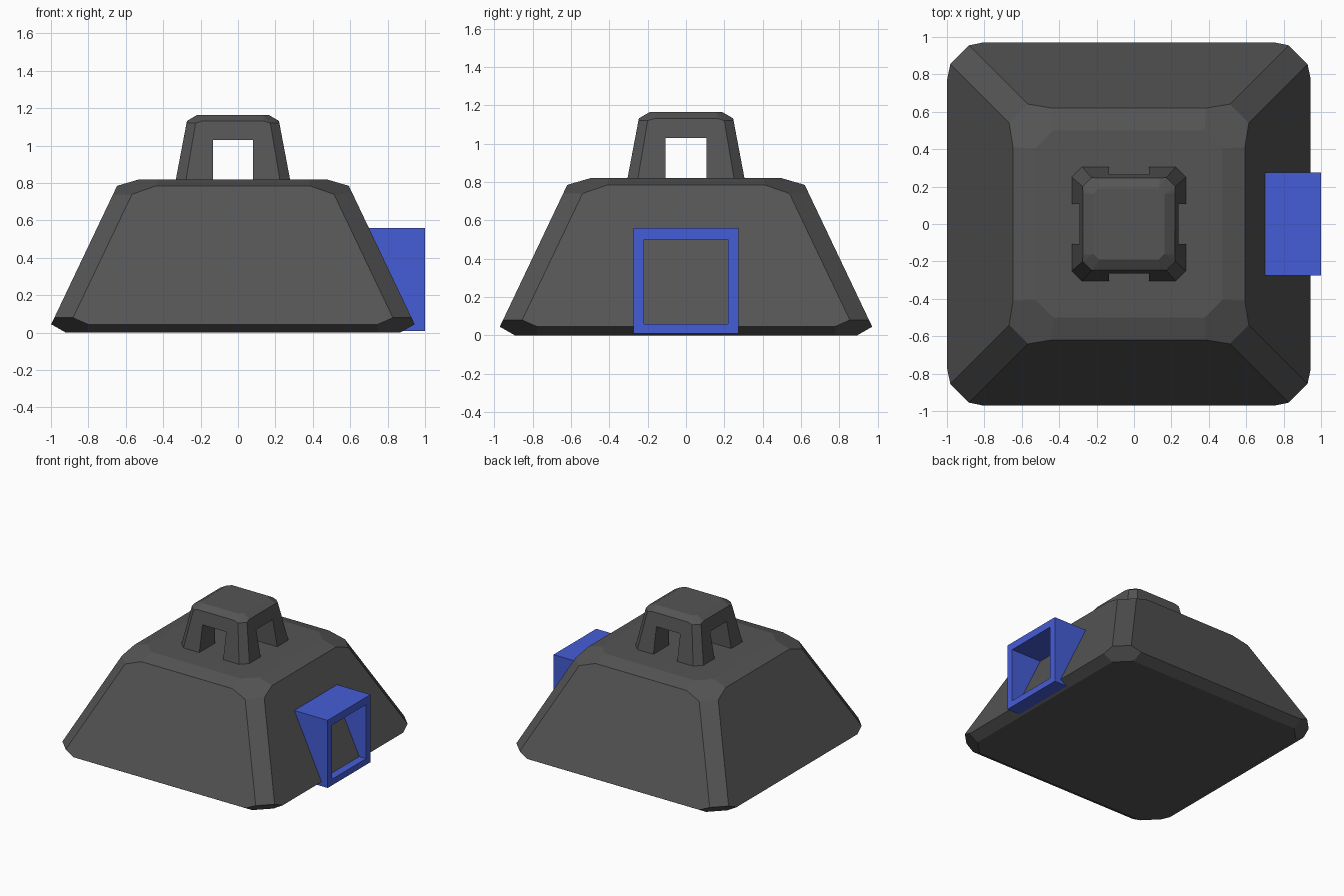
import bpy, bmesh, math

if "Cube" in bpy.data.objects:
    bpy.data.objects.remove(bpy.data.objects["Cube"])

CX = -0.027  # centre of the weight along x


def material(name, rgb):
    m = bpy.data.materials.new(name)
    m.diffuse_color = (*rgb, 1)
    m.use_nodes = True
    m.node_tree.nodes["Principled BSDF"].inputs["Base Color"].default_value = m.diffuse_color
    return m


dark = material("dark_grey", (0.09, 0.09, 0.09))
blue = material("blue", (0.06, 0.11, 0.68))


def link(name, bm, mat=None):
    me = bpy.data.meshes.new(name)
    bmesh.ops.recalc_face_normals(bm, faces=bm.faces[:])
    bm.to_mesh(me)
    bm.free()
    ob = bpy.data.objects.new(name, me)
    bpy.context.collection.objects.link(ob)
    if mat:
        me.materials.append(mat)
    return ob


def chamfered_block(name, rings):
    """Convex block; each (a, b, z) gives the 8 corners (+-a, +-b), (+-b, +-a)."""
    bm = bmesh.new()
    for a, b, z in rings:
        for sx in (-1, 1):
            for sy in (-1, 1):
                bm.verts.new((CX + sx * a, sy * b, z))
                bm.verts.new((CX + sx * b, sy * a, z))
    bmesh.ops.convex_hull(bm, input=bm.verts[:])
    bmesh.ops.dissolve_limit(bm, angle_limit=math.radians(1.5),
                             verts=bm.verts[:], edges=bm.edges[:])
    return link(name, bm, dark)


def box(name, lo, hi, mat=None):
    bm = bmesh.new()
    bmesh.ops.create_cube(bm, size=1)
    for v in bm.verts:
        v.co = [(l + h) / 2 + c * (h - l) for l, h, c in zip(lo, hi, v.co)]
    return link(name, bm, mat)


def cut(ob, lo, hi):
    cutter = box("cutter", lo, hi)
    cutter.hide_render = True
    mod = ob.modifiers.new("cut", "BOOLEAN")
    mod.operation, mod.solver, mod.object = "DIFFERENCE", "EXACT", cutter
    bpy.context.view_layer.objects.active = ob
    bpy.ops.object.modifier_apply(modifier=mod.name)
    bpy.data.objects.remove(cutter, do_unlink=True)


# Tapered base with bevelled edges
def side(z):
    return 0.993 - 0.4757 * z


chamfered_block("base_body", [
    (0.893, 0.78, 0.0), (side(0.045), 0.775, 0.045), (side(0.08), 0.855, 0.08),
    (side(0.74), 0.54, 0.74), (side(0.785), 0.41, 0.785), (0.50, 0.405, 0.82)])

# Four-legged cap on top, slotted both ways
cap = chamfered_block("top_cap", [
    (0.309, 0.254, 0.80), (0.248, 0.20, 1.12), (0.246, 0.165, 1.132), (0.19, 0.16, 1.165)])
cut(cap, (CX - 0.107, -0.5, 0.7), (CX + 0.107, 0.5, 1.03))
cut(cap, (CX - 0.5, -0.107, 0.7), (CX + 0.5, 0.107, 1.03))

# Blue square socket on the right side
socket = box("side_socket", (0.66, -0.275, 0.01), (1.0, 0.275, 0.56), blue)
cut(socket, (0.5, -0.22, 0.06), (1.2, 0.22, 0.50))
